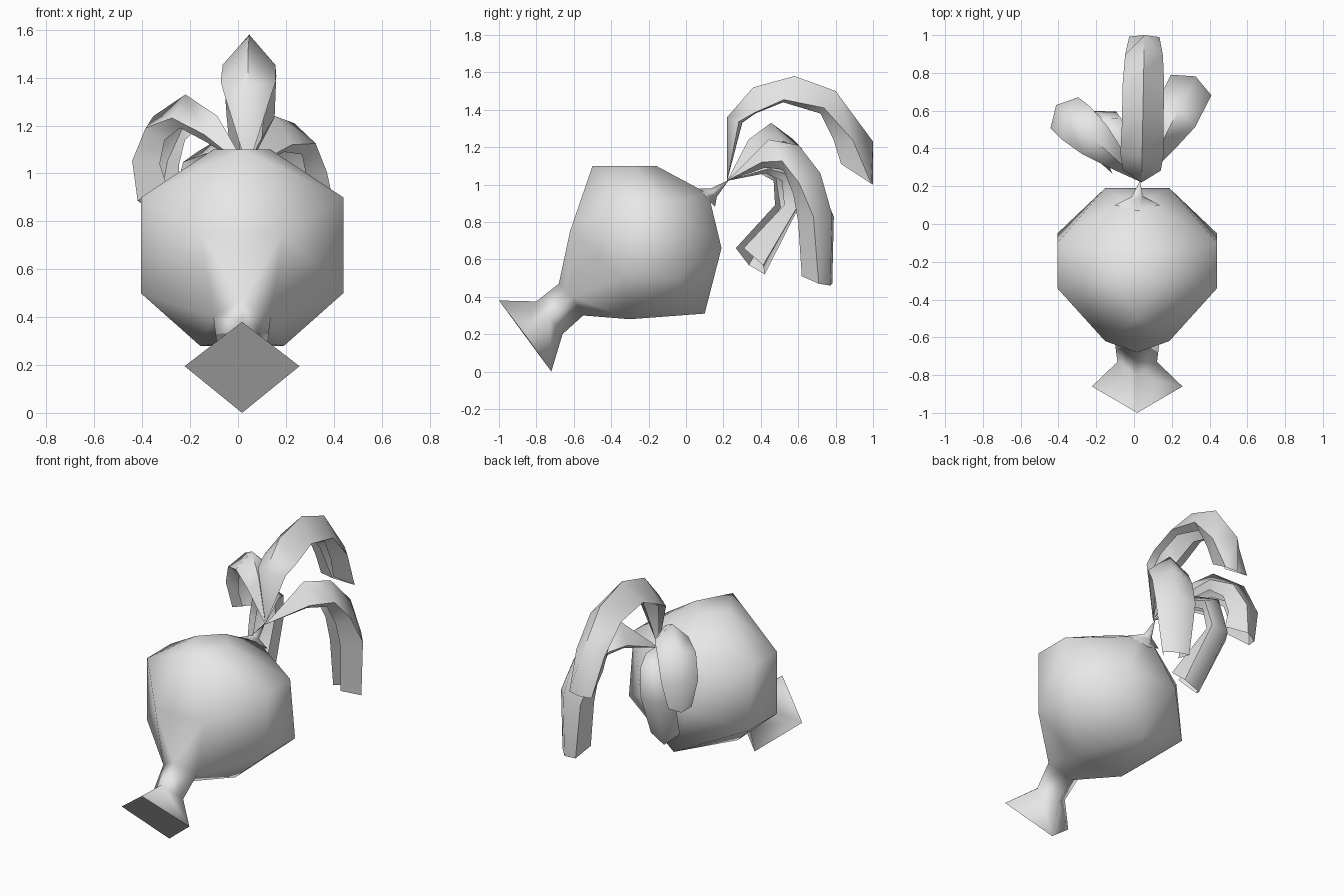
import bpy, bmesh, math
from mathutils import Vector

if "Cube" in bpy.data.objects:
    bpy.data.objects.remove(bpy.data.objects["Cube"], do_unlink=True)

CX = 0.017  # middle of the body across x

grey = bpy.data.materials.new("plain grey")
grey.use_nodes = True
grey.diffuse_color = (0.8, 0.8, 0.8, 1)
grey.node_tree.nodes["Principled BSDF"].inputs["Base Color"].default_value = (0.8, 0.8, 0.8, 1)


def finish(name, bm, angle):
    bmesh.ops.remove_doubles(bm, verts=bm.verts, dist=0.003)
    bmesh.ops.recalc_face_normals(bm, faces=bm.faces)
    mesh = bpy.data.meshes.new(name)
    bm.to_mesh(mesh)
    bm.free()
    mesh.materials.append(grey)
    ob = bpy.data.objects.new(name, mesh)
    bpy.context.collection.objects.link(ob)
    bpy.ops.object.select_all(action='DESELECT')
    ob.select_set(True)
    bpy.context.view_layer.objects.active = ob
    bpy.ops.object.shade_smooth_by_angle(angle=math.radians(angle))


def loft(bm, rings, closed):
    rows = [[bm.verts.new(p) for p in ring] for ring in rings]
    n = len(rows[0])
    for a, b in zip(rows, rows[1:]):
        for i in range(n if closed else n - 1):
            j = (i + 1) % n
            bm.faces.new((a[i], a[j], b[j], b[i]))
    return rows


def diamond(top, side, bottom, w):
    return [(CX, *top), (CX + w, *side), (CX, *bottom), (CX - w, *side)]


# Body: faceted bulb, mirrored pairs (half width, y, z) and middle points (y, z)
pairs = [
    (0.12, -0.28, 1.10),                         # crown
    (0.423, -0.34, 0.90), (0.423, -0.10, 0.90),  # upper flanks
    (0.423, -0.34, 0.50), (0.423, -0.05, 0.50),  # lower flanks
    (0.17, -0.62, 0.75),                         # brow
    (0.17, 0.19, 0.66),                          # back
    (0.05, 0.12, 0.95),                          # stem root
    (0.175, -0.30, 0.28),                        # belly
]
middle = [(-0.50, 1.10), (-0.16, 1.10), (0.10, 0.31)]
neck = diamond((-0.68, 0.47), (-0.61, 0.40), (-0.55, 0.30), 0.12)
bm = bmesh.new()
for w, y, z in pairs:
    for s in (-1, 1):
        bm.verts.new((CX + s * w, y, z))
for y, z in middle:
    bm.verts.new((CX, y, z))
neck_verts = [bm.verts.new(p) for p in neck]
hull = bmesh.ops.convex_hull(bm, input=bm.verts)
bmesh.ops.delete(bm, geom=[f for f in bm.faces if all(v in neck_verts for v in f.verts)],
                 context='FACES_ONLY')

# Snout: grows out of the neck opening and flares to a flat diamond end
rows = loft(bm, [
    neck,
    diamond((-0.80, 0.375), (-0.73, 0.285), (-0.66, 0.20), 0.105),
    diamond((-1.00, 0.38), (-0.86, 0.195), (-0.72, 0.00), 0.24),
], True)
bm.faces.new(rows[-1])
finish("body_and_snout", bm, 105)

# Stem: spike with a wide foot that the leaves grow from
bm = bmesh.new()
loft(bm, [
    diamond((0.07, 0.98), (0.10, 0.94), (0.155, 0.88), 0.12),
    diamond((0.135, 0.98), (0.145, 0.96), (0.165, 0.935), 0.03),
    [(CX + 0.015, 0.23, 1.025)] * 4,
], True)
finish("stem", bm, 110)


# Leaf: arched channel; rows are
# (ridge r, ridge z, lip r, lip z, half width, edge drop from ridge to lip)
def leaf(name, toward, rows, sway=0.0):
    root = Vector((0.04, 0.22, 0))
    ahead = (Vector((*toward, 0)) - root).normalized()
    side = Vector((ahead.y, -ahead.x, 0))
    rings = []
    for i, (rr, rz, lr, lz, w, drop) in enumerate(rows):
        shift = root + side * sway * i / (len(rows) - 1)
        ridge = shift + ahead * rr + Vector((0, 0, rz))
        lip = shift + ahead * lr + Vector((0, 0, lz))
        edge = ridge.lerp(lip, drop)
        rings.append([lip - side * w * 0.55, edge - side * w, ridge,
                      edge + side * w, lip + side * w * 0.55])
    bm = bmesh.new()
    loft(bm, rings, False)
    finish(name, bm, 75)


ROOT = (0, 1.02, 0, 1.02, 0.0, 0.5)
leaf("back_leaf", (0.055, 1.0), [
    ROOT,
    (0.00, 1.36, 0.08, 1.33, 0.10, 0.8),
    (0.14, 1.52, 0.15, 1.38, 0.115, 0.97),
    (0.36, 1.58, 0.30, 1.44, 0.11, 0.9),
    (0.58, 1.50, 0.50, 1.38, 0.11, 0.75),
    (0.78, 1.23, 0.57, 1.24, 0.10, 0.5),
    (0.78, 1.00, 0.61, 1.11, 0.08, 0.05),
])
leaf("left_leaf", (0.31, 0.75), [
    ROOT,
    (0.25, 1.24, 0.25, 1.09, 0.08, 0.8),
    (0.43, 1.21, 0.37, 1.08, 0.12, 0.65),
    (0.56, 1.06, 0.43, 0.95, 0.12, 0.5),
    (0.63, 0.84, 0.46, 0.80, 0.12, 0.3),
    (0.62, 0.46, 0.47, 0.51, 0.08, 0.2),
])
leaf("right_leaf", (-0.38, 0.60), [
    ROOT,
    (0.17, 1.24, 0.20, 1.13, 0.06, 0.7),
    (0.35, 1.33, 0.33, 1.19, 0.10, 0.7),
    (0.53, 1.24, 0.41, 1.14, 0.115, 0.5),
    (0.61, 1.06, 0.44, 1.04, 0.11, 0.35),
    (0.59, 0.87, 0.42, 0.95, 0.07, 0.2),
])
leaf("curled_leaf", (-0.15, 0.60), [
    ROOT,
    (0.25, 1.14, 0.22, 1.06, 0.06, 0.7),
    (0.40, 1.09, 0.32, 1.02, 0.09, 0.6),
    (0.45, 0.87, 0.34, 0.89, 0.10, 0.5),
    (0.26, 0.52, 0.11, 0.66, 0.085, 0.35),
], sway=-0.07)
